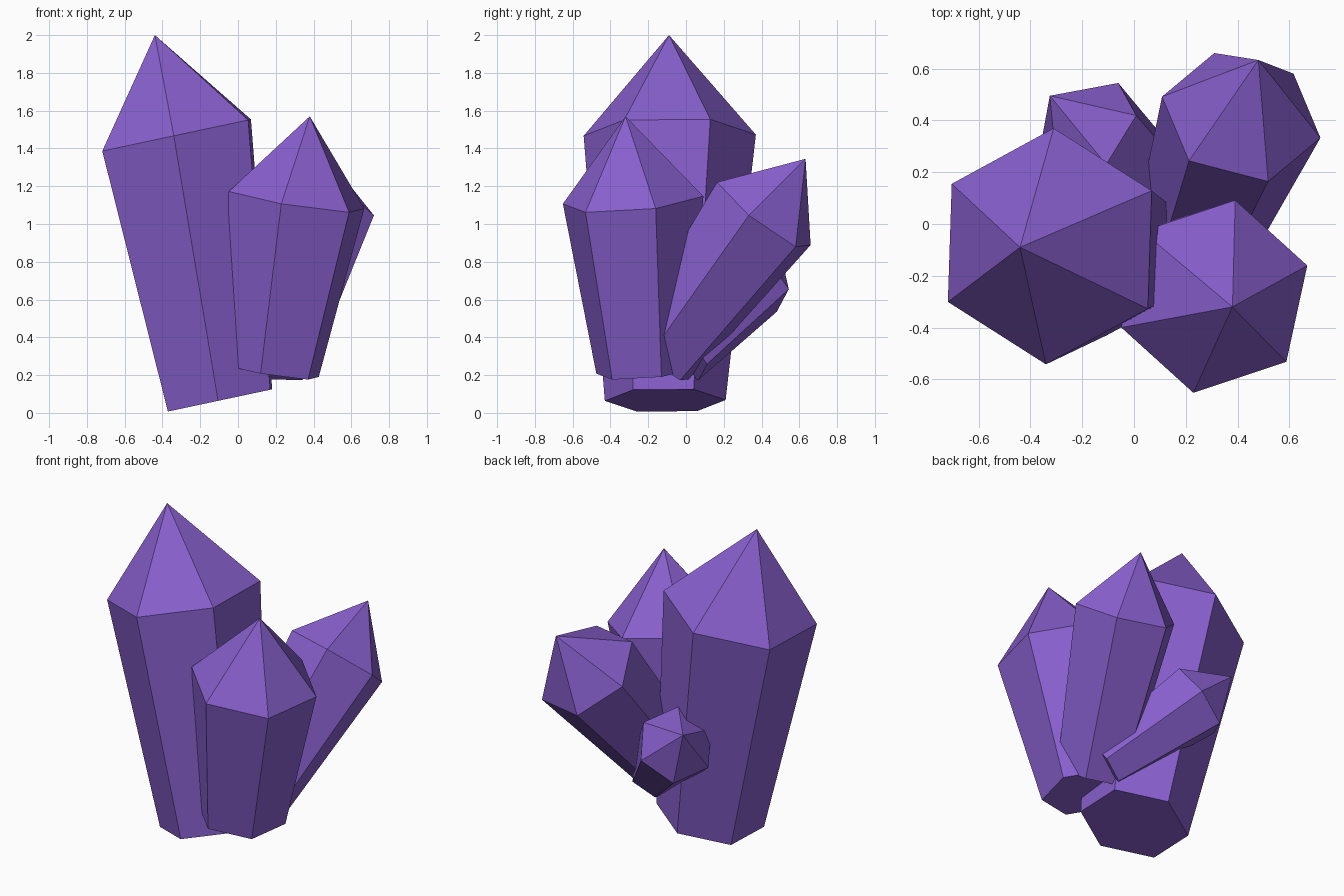
import bpy, bmesh, math
from mathutils import Vector

if "Cube" in bpy.data.objects:
    bpy.data.objects.remove(bpy.data.objects["Cube"])

purple = bpy.data.materials.new("amethyst purple")
purple.diffuse_color = (0.245, 0.115, 0.61, 1)
purple.use_nodes = True
purple.node_tree.nodes["Principled BSDF"].inputs["Base Color"].default_value = purple.diffuse_color


def ring(bm, centre, normal, ref, radius, sides=6):
    """Regular polygon of vertices around centre, first one towards ref."""
    n = Vector(normal).normalized()
    u = Vector(ref)
    u = (u - n * u.dot(n)).normalized()
    v = n.cross(u)
    step = math.tau / sides
    return [bm.verts.new(Vector(centre) + radius * (u * math.cos(i * step) + v * math.sin(i * step)))
            for i in range(sides)]


def crystal(name, base, shoulder, apex, normal, ref, r_base, r_shoulder):
    """Tapered six-sided shaft with a flat base and a pointed tip."""
    bm = bmesh.new()
    low = ring(bm, base, normal, ref, r_base)
    high = ring(bm, shoulder, normal, ref, r_shoulder)
    tip = bm.verts.new(apex)
    bm.faces.new(low[::-1])
    for i in range(6):
        j = (i + 1) % 6
        bm.faces.new((low[i], low[j], high[j], high[i]))
        bm.faces.new((high[i], high[j], tip))
    mesh = bpy.data.meshes.new(name)
    bm.to_mesh(mesh)
    bm.free()
    mesh.materials.append(purple)
    bpy.context.collection.objects.link(bpy.data.objects.new(name, mesh))


# Tall main crystal, leaning left
crystal("main_crystal", (-0.095, -0.11, 0.066), (-0.325, -0.086, 1.47), (-0.44, -0.09, 2.0),
        (-0.213, 0, 1), (0.015, 0.455, 0.003), 0.32, 0.456)
# Front right crystal
crystal("front_crystal", (0.176, -0.214, 0.222), (0.31, -0.28, 1.127), (0.38, -0.32, 1.57),
        (0.155, -0.088, 1), (0.36, 0.12, -0.045), 0.267, 0.381)
# Back right crystal, leaning outwards
crystal("back_right_crystal", (0.2, -0.148, 0.295), (0.414, 0.412, 1.055), (0.48, 0.633, 1.345),
        (0.23, 0.767, 1), (0.305, -0.08, -0.01), 0.22, 0.316)
# Small back left crystal, leaning strongly outwards
crystal("small_back_crystal", (0.22, -0.02, 0.3), (-0.177, 0.355, 0.715), (-0.325, 0.495, 0.87),
        (-0.148, 0.14, 0.155), (0.122, 0.19, -0.065), 0.16, 0.23)
